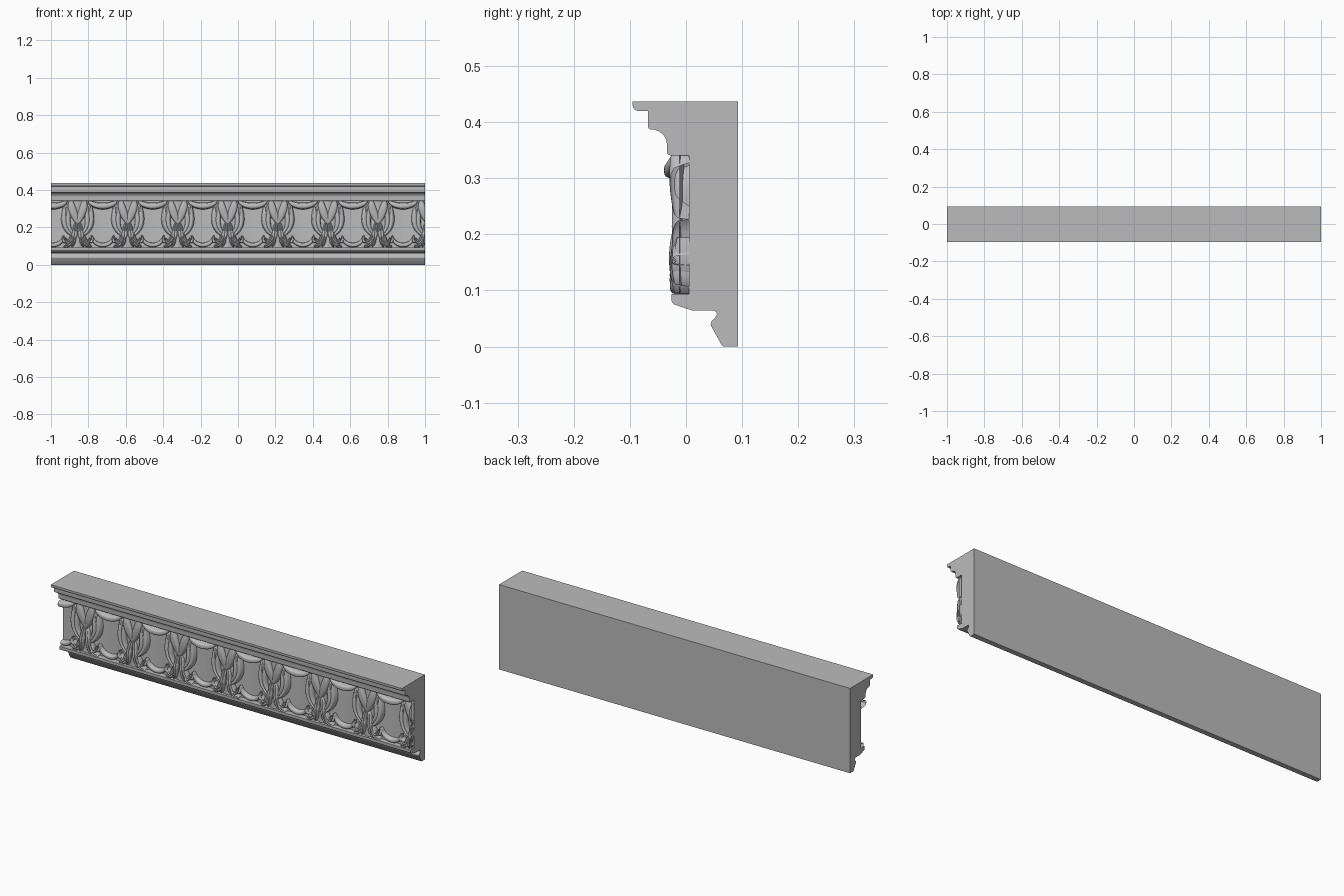
import bpy, bmesh, math
from mathutils import Vector
from mathutils.geometry import interpolate_bezier

cube = bpy.data.objects.get("Cube")
if cube:
    bpy.data.objects.remove(cube)

PERIOD = 0.2675
FIRST = -0.857          # centre of the first bud
GROUND = 0.005          # depth of the frieze floor
Z_LOW, Z_HIGH = 0.094, 0.341

plaster = bpy.data.materials.new("grey plaster")
plaster.use_nodes = True
plaster.diffuse_color = (0.5, 0.5, 0.5, 1)
plaster.node_tree.nodes["Principled BSDF"].inputs["Base Color"].default_value = (0.5, 0.5, 0.5, 1)


def finish(name, bm, angle):
    """Turn a bmesh into a shaded object."""
    mesh = bpy.data.meshes.new(name)
    bm.to_mesh(mesh)
    bm.free()
    mesh.materials.append(plaster)
    obj = bpy.data.objects.new(name, mesh)
    bpy.context.collection.objects.link(obj)
    bpy.ops.object.select_all(action="DESELECT")
    obj.select_set(True)
    bpy.context.view_layer.objects.active = obj
    bpy.ops.object.shade_smooth_by_angle(angle=math.radians(angle))
    return obj


def trim(bm):
    """Cut the relief flush with both ends of the moulding."""
    for side in (-1, 1):
        geom = bm.verts[:] + bm.edges[:] + bm.faces[:]
        bmesh.ops.bisect_plane(bm, geom=geom, plane_co=(side, 0, 0),
                               plane_no=(side, 0, 0), clear_outer=True)


def surface(bm, point, rows, cols):
    """Grid of quads from point(t, s), t in 0..1 and s in -1..1."""
    grid = [[bm.verts.new(point(i / rows, 2 * j / cols - 1)) for j in range(cols + 1)]
            for i in range(rows + 1)]
    faces = []
    for a, b in zip(grid, grid[1:]):
        for j in range(cols):
            faces.append(bm.faces.new((a[j], a[j + 1], b[j + 1], b[j])))
    # Relief always faces the front
    bmesh.ops.recalc_face_normals(bm, faces=faces)
    if sum(f.normal.y * f.calc_area() for f in faces) > 0:
        bmesh.ops.reverse_faces(bm, faces=faces)


def leaf(bm, cx, side, spine, width, front, base=GROUND, groove=0.0, lobes=0, fat=0.5):
    """Domed leaf along a bezier spine of (x, z); front = depths at start, middle, end."""
    rows, cols = 22, 10
    pts = interpolate_bezier(*[Vector((cx + side * x, 0, z)) for x, z in spine], rows + 1)

    def point(t, s):
        i = round(t * rows)
        d = (pts[min(i + 1, rows)] - pts[max(i - 1, 0)]).normalized()
        w = width * max(math.sin(math.pi * (0.02 + 0.96 * t)), 0) ** fat
        if lobes:
            w *= 0.82 + 0.24 * abs(math.sin(lobes * math.pi * t))
        p = pts[i] + Vector((d.z, 0, -d.x)) * w * s
        top = front[0] * (1 - t) ** 2 + front[1] * 2 * t * (1 - t) + front[2] * t * t
        dome = math.sqrt(max(1 - s ** 4, 0))
        p.y = base + (top - base) * dome + groove * max(1 - 3 * abs(s), 0)
        p.z = min(max(p.z, Z_LOW), Z_HIGH)
        return p
    surface(bm, point, rows, cols)


# Moulding body: profile (y, z) swept from end to end
def arc(cy, cz, ry, rz, a0, a1, n=8):
    return [(cy + ry * math.cos(math.radians(a0 + (a1 - a0) * i / n)),
             cz + rz * math.sin(math.radians(a0 + (a1 - a0) * i / n))) for i in range(n + 1)]


profile = [(0.093, 0), (0.093, 0.437), (-0.095, 0.437)]
profile += arc(-0.085, 0.43, 0.01, 0.01, 180, 270, 5)
profile += [(-0.068, 0.42)]
profile += arc(-0.062, 0.393, 0.006, 0.006, 180, 270, 4)
profile += arc(-0.062, 0.36, 0.028, 0.027, 90, 0)
profile += arc(-0.028, 0.347, 0.006, 0.006, 180, 270, 4)
profile += [(GROUND, Z_HIGH), (GROUND, Z_LOW), (-0.026, Z_LOW)]
profile += arc(-0.016, 0.084, 0.01, 0.01, 180, 250, 5)
profile += [(0.012, 0.064)]
profile += arc(0.049, 0.058, 0.006, 0.006, 90, -40, 6)
profile += arc(0.058, 0.04, 0.014, 0.011, 125, 215, 6)
profile += [(0.064, 0.002), (0.067, 0)]

bm = bmesh.new()
end = bm.faces.new([bm.verts.new((-1, y, z)) for y, z in profile])
ext = bmesh.ops.extrude_face_region(bm, geom=[end], use_keep_orig=True)
bmesh.ops.translate(bm, vec=(2, 0, 0), verts=[v for v in ext["geom"] if isinstance(v, bmesh.types.BMVert)])
bmesh.ops.recalc_face_normals(bm, faces=bm.faces)
finish("moulding_body", bm, 30)

hearts = [FIRST + PERIOD * k for k in range(8)]
gaps = [c - PERIOD / 2 for c in hearts]

# Hollowed panels between the leaves
bm = bmesh.new()
for c in gaps + [gaps[-1] + PERIOD]:
    surface(bm, lambda t, s: Vector((c + s * PERIOD / 2, GROUND - 0.001 - 0.02 * s * s,
                                     Z_LOW + (Z_HIGH - Z_LOW) * t)), 4, 16)
trim(bm)
finish("hollow_panels", bm, 60)

# Heart shaped buds
bm = bmesh.new()
for c in hearts:
    for side in (-1, 1):
        leaf(bm, c, side, [(0.034, 0.345), (0.04, 0.31), (0.018, 0.27), (0, 0.222)],
             0.025, (-0.026, -0.036, -0.018), fat=0.45)
trim(bm)
finish("heart_buds", bm, 60)

# Tall side leaves framing each hollow
bm = bmesh.new()
for c in hearts:
    for side in (-1, 1):
        leaf(bm, c, side, [(0.078, 0.325), (0.03, 0.29), (0.105, 0.22), (0.014, 0.15)],
             0.027, (-0.016, -0.03, -0.024), groove=0.006)
        # Thin stalk rising to the swag
        leaf(bm, c, side, [(0.064, 0.26), (0.054, 0.31), (0.07, 0.33), (0.088, 0.338)],
             0.008, (-0.02, -0.022, -0.02), fat=0.3)
trim(bm)
finish("side_leaves", bm, 60)

# Lobed lower foliage fanning out from the stem
bm = bmesh.new()
for c in hearts:
    for side in (-1, 1):
        leaf(bm, c, side, [(0.004, 0.235), (0.02, 0.19), (0.014, 0.14), (0.03, 0.096)],
             0.017, (-0.014, -0.044, -0.02), groove=0.005, lobes=3)
        leaf(bm, c, side, [(0.022, 0.195), (0.03, 0.12), (0.055, 0.1), (0.066, 0.145)],
             0.014, (-0.016, -0.04, -0.022), groove=0.004, lobes=2)
        leaf(bm, c, side, [(0.03, 0.16), (0.03, 0.115), (0.05, 0.1), (0.075, 0.098)],
             0.013, (-0.016, -0.04, -0.02), groove=0.004)
        # Curled tip
        leaf(bm, c, side, [(0.055, 0.125), (0.075, 0.115), (0.085, 0.135), (0.074, 0.158)],
             0.009, (-0.016, -0.03, -0.02))
trim(bm)
finish("lower_foliage", bm, 60)

# Swags at the top and cups at the bottom of each hollow
for name, spine, width, front in (
        ("top_swags", [(-0.075, 0.342), (-0.045, 0.305), (0.045, 0.305), (0.075, 0.342)],
         0.018, (-0.024, -0.054, -0.024)),
        ("bottom_cups", [(-0.058, 0.155), (-0.05, 0.09), (0.05, 0.09), (0.058, 0.155)],
         0.012, (-0.02, -0.016, -0.02))):
    bm = bmesh.new()
    for c in gaps:
        leaf(bm, c, 1, spine, width, front, fat=0.4)
    trim(bm)
    finish(name, bm, 60)
